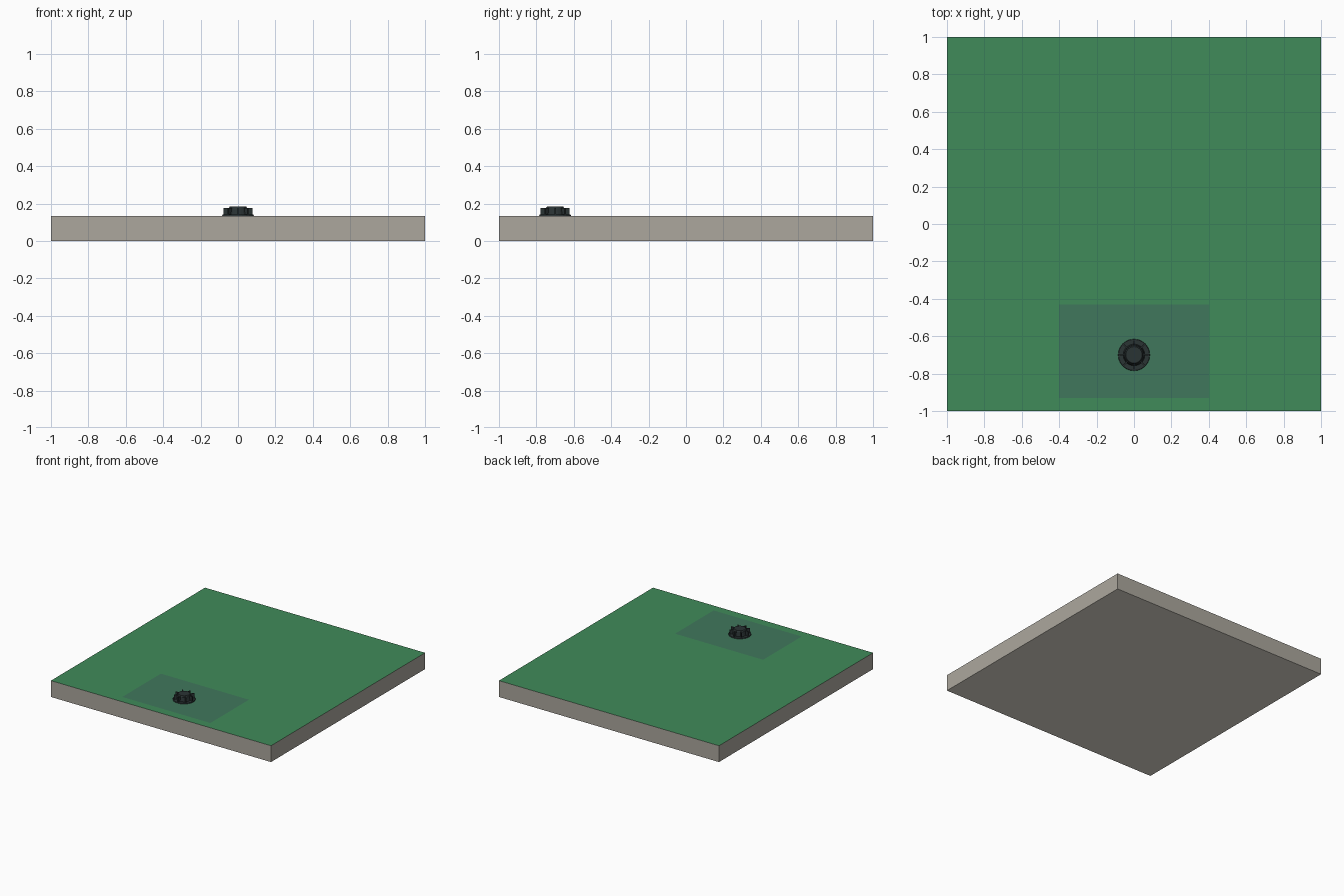
import bpy, bmesh, math
from mathutils import Matrix

if "Cube" in bpy.data.objects:
    bpy.data.objects.remove(bpy.data.objects["Cube"])


def srgb(r, g, b):
    lin = lambda c: c / 12.92 if c <= 0.04045 else ((c + 0.055) / 1.055) ** 2.4
    return (lin(r / 255), lin(g / 255), lin(b / 255), 1)


def material(name, rgb):
    m = bpy.data.materials.new(name)
    m.diffuse_color = srgb(*rgb)
    m.use_nodes = True
    m.node_tree.nodes["Principled BSDF"].inputs["Base Color"].default_value = m.diffuse_color
    return m


GREEN = material("roof green", (64, 139, 90))
GREY = material("concrete grey", (172, 167, 158))
UNDER = material("underside light grey", (225, 220, 208))
PATCH = material("dark green patch", (64, 119, 92))
BLACK = material("drain black", (42, 51, 52))
TOP = 0.134
DX, DY = 0.0, -0.70


def finish(name, bm, *mats):
    me = bpy.data.meshes.new(name)
    bm.to_mesh(me)
    bm.free()
    for m in mats:
        me.materials.append(m)
    ob = bpy.data.objects.new(name, me)
    bpy.context.collection.objects.link(ob)
    return ob


def box(bm, size, centre, rot=Matrix()):
    m = rot @ Matrix.Translation(centre) @ Matrix.Diagonal((*size, 1))
    bmesh.ops.create_cube(bm, size=1, matrix=m)


def cone(name, r1, r2, z1, z2, mat, n=24):
    bm = bmesh.new()
    bmesh.ops.create_cone(bm, cap_ends=True, segments=n, radius1=r1, radius2=r2, depth=z2 - z1,
                          matrix=Matrix.Translation((DX, DY, (z1 + z2) / 2)))
    return finish(name, bm, mat)


# slab, its top cut along the borders of the sealing patch
bm = bmesh.new()
box(bm, (2, 2, TOP), (0, 0, TOP / 2))
for co, no in (((-0.4, 0, 0), (1, 0, 0)), ((0.4, 0, 0), (1, 0, 0)),
               ((0, -0.93, 0), (0, 1, 0)), ((0, -0.43, 0), (0, 1, 0))):
    bmesh.ops.bisect_plane(bm, geom=bm.verts[:] + bm.edges[:] + bm.faces[:], plane_co=co, plane_no=no)
bm.normal_update()
for f in bm.faces:
    c = f.calc_center_median()
    if f.normal.z > 0.5:
        f.material_index = 2 if abs(c.x) < 0.4 and -0.93 < c.y < -0.43 else 1
    elif f.normal.z < -0.5:
        f.material_index = 3
finish("roof_slab", bm, GREY, GREEN, PATCH, UNDER)

# drain: flange, basket core and cap
cone("drain_flange", 0.085, 0.083, TOP, 0.140, BLACK)
cone("drain_core", 0.058, 0.052, 0.140, 0.174, BLACK)
cone("drain_cap", 0.050, 0.044, 0.174, 0.183, BLACK)

# radial ribs of the drain basket
bm = bmesh.new()
for i in range(8):
    rot = Matrix.Translation((DX, DY, 0)) @ Matrix.Rotation(i * math.tau / 8, 4, 'Z')
    box(bm, (0.033, 0.008, 0.036), (0.0605, 0, 0.159), rot)
finish("drain_ribs", bm, BLACK)
